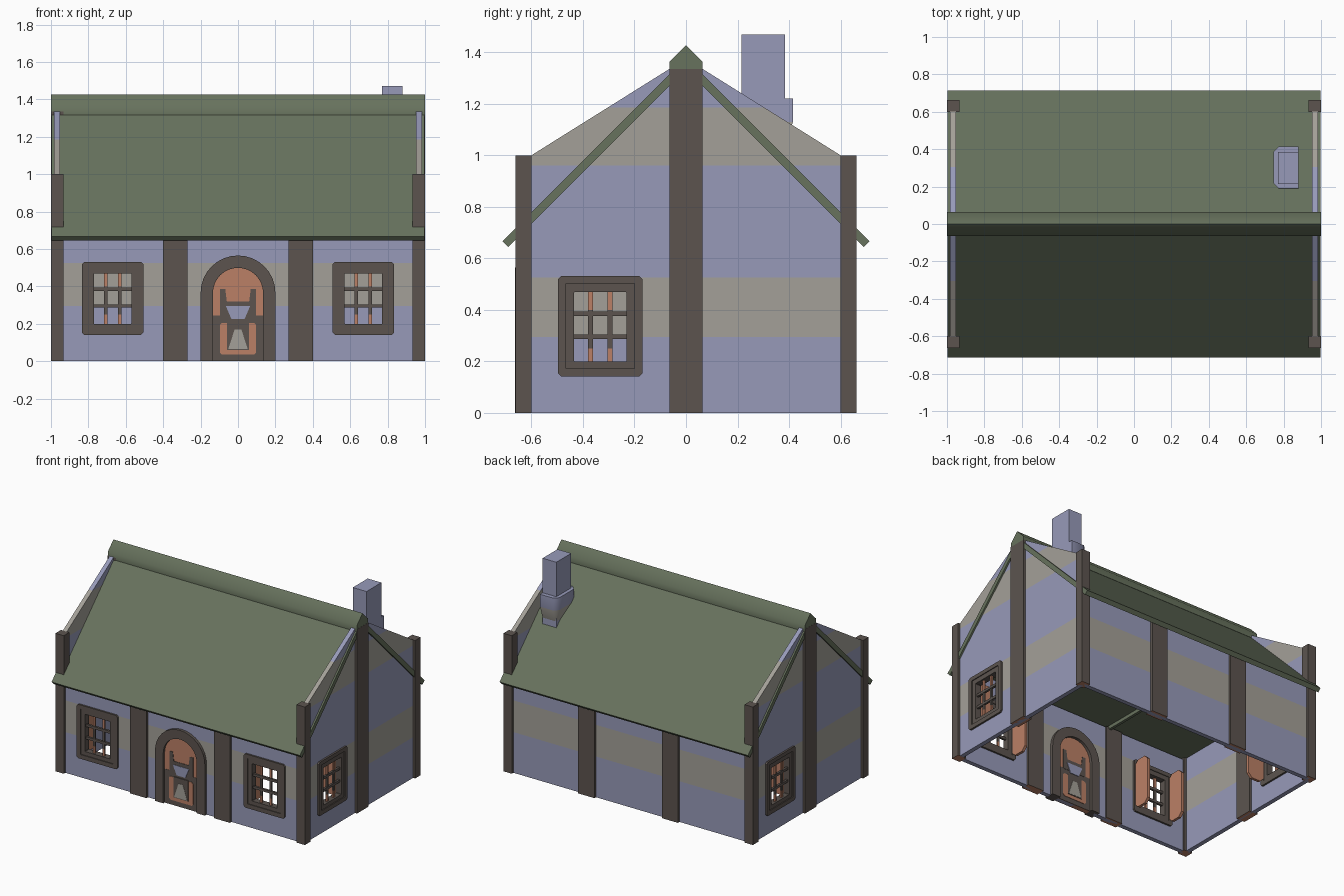
import bpy, bmesh, math
from mathutils import Matrix, Vector

if "Cube" in bpy.data.objects:
    bpy.data.objects.remove(bpy.data.objects["Cube"])


def mat(name, r, g, b):
    m = bpy.data.materials.new(name)
    m.diffuse_color = [((c / 255 + 0.055) / 1.055) ** 2.4 for c in (r, g, b)] + [1]
    m.use_nodes = True
    m.node_tree.nodes["Principled BSDF"].inputs["Base Color"].default_value = m.diffuse_color
    return m


PLASTER = mat("blue plaster", 151, 154, 185)
STONE = mat("beige band", 164, 160, 152)
WOOD = mat("dark timber", 92, 84, 79)
GREEN = mat("green roof", 103, 114, 93)
ORANGE = mat("orange wood", 187, 128, 102)
I = Matrix.Identity(4)


def finish(name, bm, mats, m=I):
    bmesh.ops.recalc_face_normals(bm, faces=bm.faces[:])
    bm.transform(m)
    me = bpy.data.meshes.new(name)
    bm.to_mesh(me)
    bm.free()
    for x in mats:
        me.materials.append(x)
    ob = bpy.data.objects.new(name, me)
    bpy.context.collection.objects.link(ob)
    return ob


def smooth(ob, deg):
    bpy.ops.object.select_all(action='DESELECT')
    ob.select_set(True)
    bpy.context.view_layer.objects.active = ob
    bpy.ops.object.shade_smooth_by_angle(angle=math.radians(deg))


def prism_bm(pts, y0, y1):
    """(x, z) outline extruded along y"""
    bm = bmesh.new()
    a = [bm.verts.new((x, y0, z)) for x, z in pts]
    b = [bm.verts.new((x, y1, z)) for x, z in pts]
    bm.faces.new(a)
    bm.faces.new(b[::-1])
    for i in range(len(a)):
        j = (i + 1) % len(a)
        bm.faces.new((a[i], b[i], b[j], a[j]))
    return bm


def prism(name, pts, y0, y1, mt, m=I):
    return finish(name, prism_bm(pts, y0, y1), [mt], m)


def rect(x0, x1, z0, z1, c=0):
    if not c:
        return [(x0, z0), (x1, z0), (x1, z1), (x0, z1)]
    return [(x0 + c, z0), (x1 - c, z0), (x1, z0 + c), (x1, z1 - c),
            (x1 - c, z1), (x0 + c, z1), (x0, z1 - c), (x0, z0 + c)]


def ring(name, outer, inner, y0, y1, mt, m, closed=True):
    bm = bmesh.new()
    L = [[bm.verts.new((x, y, z)) for x, z in p]
         for p, y in ((outer, y0), (inner, y0), (inner, y1), (outer, y1))]
    n = len(outer)
    for i in range(n if closed else n - 1):
        j = (i + 1) % n
        for k in range(4):
            p, q = L[k], L[(k + 1) % 4]
            bm.faces.new((p[i], p[j], q[j], q[i]))
    if not closed:
        for i in (0, n - 1):
            bm.faces.new([l[i] for l in L])
    return finish(name, bm, [mt], m)


def cut(bm, co, no):
    bmesh.ops.bisect_plane(bm, geom=bm.verts[:] + bm.edges[:] + bm.faces[:],
                           plane_co=co, plane_no=no, dist=1e-5)


def banded(bm, bands):
    for z in (z for b in bands for z in b):
        cut(bm, (0, 0, z), (0, 0, 1))
    for f in bm.faces:
        z = f.calc_center_median().z
        f.material_index = int(any(a < z < b for a, b in bands))


def wall(name, pts, holes, m):
    """wall with beige bands and see-through openings"""
    bm = prism_bm(pts, 0, 0.032)
    for x0, x1, z0, z1 in holes:
        for x in (x0, x1):
            cut(bm, (x, 0, 0), (1, 0, 0))
        for z in (z0, z1):
            cut(bm, (0, 0, z), (0, 0, 1))
    banded(bm, [(0.295, 0.525), (0.96, 1.185)])
    dead = []
    for f in bm.faces:
        c = f.calc_center_median()
        if any(a < c.x < b and e < c.z < g for a, b, e, g in holes):
            dead.append(f)
    bmesh.ops.delete(bm, geom=dead, context='FACES')
    finish(name, bm, [PLASTER, STONE], m)


def place(x, y, deg):
    return Matrix.Translation((x, y, 0)) @ Matrix.Rotation(math.radians(deg), 4, 'Z')


# walls: local -y is outward
FRONT, BACK = place(0, -0.645, 0), place(0, 0.645, 180)
RIGHT, LEFT = place(0.984, 0, 90), place(-0.984, 0, -90)
long_pts = rect(-0.96, 0.96, 0, 0.69)
gable = [(-0.62, 0), (0.62, 0), (0.62, 0.988), (0, 1.376), (-0.62, 0.988)]


def hole(c):
    return (c - 0.11, c + 0.11, 0.19, 0.48)


wall("front_wall", long_pts, [hole(-0.67), hole(0.67), (-0.13, 0.13, 0, 0.365)], FRONT)
wall("back_wall", long_pts, [], BACK)
for side, m in (("right", RIGHT), ("left", LEFT)):
    wall(side + "_gable_wall", gable, [hole(-0.333)], m)


# timber posts with orange undersides
def post(name, x0, x1, y0, y1, h):
    bm = prism_bm(rect(x0, x1, 0, h), y0, y1)
    for f in bm.faces:
        f.material_index = int(f.calc_center_median().z < 0.001)
    finish(name, bm, [WOOD, ORANGE])


for s in (-1, 1):
    post("gable_post", *sorted((s * 0.933, s)), -0.065, 0.065, 1.335)
    for t in (-1, 1):
        ys = sorted((t * 0.6, t * 0.663))
        post("corner_post", *sorted((s * 0.933, s)), *ys, 1.0)
        post("wall_post", *sorted((s * 0.27, s * 0.4)), *ys, 0.69)

# roof chevron and ridge cap, extruded along x
ALONG = place(0, 0, 90)
prism("roof", [(-0.713, 0.667), (-0.69, 0.644), (0, 1.334), (0.69, 0.644),
               (0.713, 0.667), (0, 1.38)], -0.996, 0.996, GREEN, ALONG)
ridge = prism("ridge_cap", [(-0.065, 1.317), (0.065, 1.317), (0.065, 1.362), (0, 1.427),
                            (-0.065, 1.362)], -0.999, 0.999, GREEN, ALONG)
smooth(ridge, 50)

# closed attic: flat ceiling under the roof, with one cross beam
prism("attic_ceiling", [(-0.632, 0.70), (0.632, 0.70), (0, 1.332)], -0.955, 0.955, GREEN, ALONG)
prism("ceiling_beam", rect(-0.31, -0.29, 0.675, 0.705), -0.615, 0.615, GREEN)

# chimney: plain stack with a flared chamfered collar
collar = [(0.88, 0.19), (0.88, 0.415), (0.775, 0.415), (0.745, 0.385), (0.745, 0.22), (0.775, 0.19)]
foot = [(0.88, 0.215), (0.88, 0.385), (0.78, 0.385), (0.77, 0.375), (0.77, 0.225), (0.78, 0.215)]
bm = bmesh.new()
rows = [[bm.verts.new((x, y, z)) for x, y in p] for p, z in ((foot, 1.04), (collar, 1.13), (collar, 1.22))]
for a, b in zip(rows, rows[1:]):
    for i in range(6):
        bm.faces.new((a[i], a[(i + 1) % 6], b[(i + 1) % 6], b[i]))
bm.faces.new(rows[0])
bm.faces.new(rows[2])
banded(bm, [(1.04, 1.13)])
smooth(finish("chimney_collar", bm, [PLASTER, STONE]), 50)
prism("chimney_stack", rect(0.77, 0.88, 0.95, 1.47), 0.215, 0.385, PLASTER)


# windows: stepped frame, bars, inward shutters
def window(m, c):
    m = m @ Matrix.Translation((c, 0, 0))
    mid = rect(-0.133, 0.133, 0.172, 0.503, 0.002)
    ring("window_frame", rect(-0.164, 0.164, 0.141, 0.531, 0.012), mid, -0.013, 0.045, WOOD, m)
    ring("window_rim", mid, rect(-0.101, 0.101, 0.2, 0.47, 0.002), -0.007, 0.04, WOOD, m)
    for z in (0.295, 0.385):
        prism("window_cross_bar", rect(-0.102, 0.102, z - 0.009, z + 0.009), 0.004, 0.02, WOOD, m)
    for x in (-0.038, 0.038):
        for z0, z1, mt in ((0.2, 0.25, ORANGE), (0.25, 0.4, WOOD), (0.4, 0.47, ORANGE)):
            prism("window_upright_bar", rect(x - 0.009, x + 0.009, z0, z1), 0.006, 0.018, mt, m)
    turn = m @ Matrix.Rotation(math.radians(90), 4, 'Z')
    for s in (-1, 1):
        y0, y1 = sorted((s * 0.135, s * 0.155))
        prism("window_shutter", rect(0.04, 0.17, 0.16, 0.515, 0.03), y0, y1, ORANGE, turn)


window(FRONT, -0.67)
window(FRONT, 0.67)
window(RIGHT, -0.333)
window(LEFT, -0.333)


# arched door
def arch(r):
    n = 16
    a = [(r * math.cos(math.pi * i / n), 0.365 + r * math.sin(math.pi * i / n)) for i in range(n + 1)]
    return [(r, 0)] + a + [(-r, 0)]


ring("door_frame", arch(0.2), arch(0.134), -0.02, 0.055, WOOD, FRONT, False)
prism("door", arch(0.136), -0.003, 0.035, ORANGE, FRONT)

# painted door pattern, as thin plates on both sides
pattern = [
    ("door_lower", rect(-0.134, 0.134, 0, 0.245), WOOD),
    ("door_brace", [(-0.095, 0.24), (0.095, 0.24), (0.095, 0.385), (0.068, 0.385), (0.06, 0.32),
                    (-0.06, 0.32), (-0.068, 0.385), (-0.095, 0.385)], WOOD),
    ("door_lower_panel", rect(-0.097, 0.097, 0.035, 0.205, 0.012), ORANGE),
    ("door_upper_pane", [(-0.035, 0.225), (0.035, 0.225), (0.065, 0.295), (-0.065, 0.295)], PLASTER),
    ("door_panel_brace", rect(-0.058, 0.058, 0.06, 0.21), WOOD),
    ("door_lower_pane", [(-0.052, 0.065), (0.052, 0.065), (0.018, 0.17), (-0.018, 0.17)], STONE),
]
for i, (name, pts, mt) in enumerate(pattern):
    d = 0.0015 * (i + 1)
    prism(name, pts, -0.003 - d, -0.0025, mt, FRONT)
    prism(name + "_inside", pts, 0.0345, 0.035 + d, mt, FRONT)
